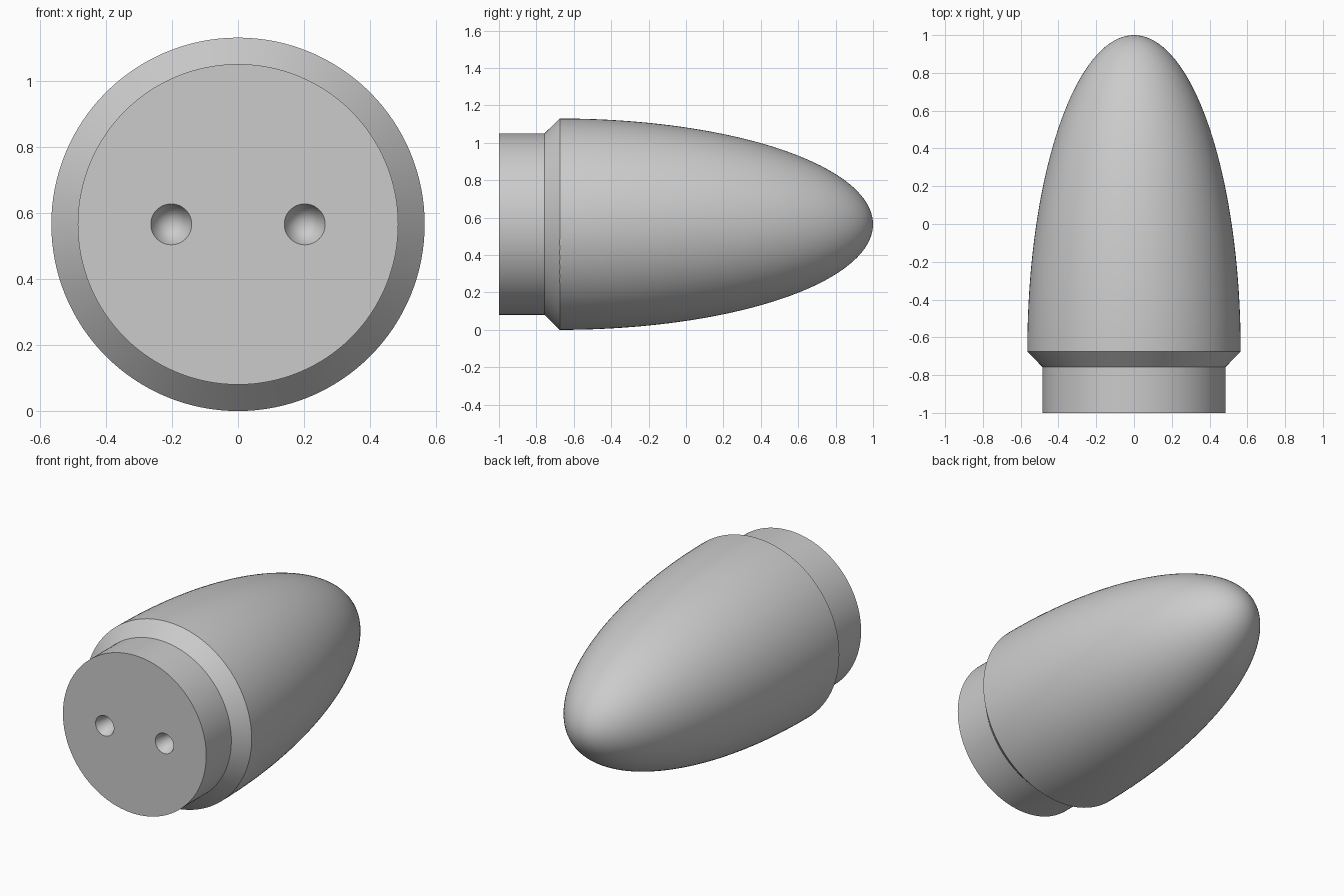
import bpy, bmesh, math
from mathutils import Vector, Matrix

cube = bpy.data.objects.get("Cube")
if cube:
    bpy.data.objects.remove(cube, do_unlink=True)

RADIUS, NECK_RADIUS = 0.565, 0.485
AXIS_Z = RADIUS
FRONT, NECK_END, SHOULDER, TIP = -1.0, -0.757, -0.675, 1.0
PIN_X, PIN_RADIUS, PIN_DEPTH = 0.202, 0.062, 0.15
SEGMENTS, RINGS = 128, 40

grey = bpy.data.materials.new("plain grey")
grey.use_nodes = True
colour = (0.6, 0.6, 0.6, 1)
grey.diffuse_color = colour
grey.node_tree.nodes["Principled BSDF"].inputs["Base Color"].default_value = colour


def add_object(name, bm):
    bmesh.ops.recalc_face_normals(bm, faces=bm.faces)
    mesh = bpy.data.meshes.new(name)
    bm.to_mesh(mesh)
    bm.free()
    mesh.materials.append(grey)
    obj = bpy.data.objects.new(name, mesh)
    bpy.context.collection.objects.link(obj)
    return obj


# Body: neck, chamfer and half-ellipsoid nose, turned about the y axis
profile = [(0, FRONT), (NECK_RADIUS, FRONT), (NECK_RADIUS, NECK_END)]
for i in range(RINGS + 1):
    a = math.pi / 2 * i / RINGS
    profile.append((RADIUS * math.cos(a), SHOULDER + (TIP - SHOULDER) * math.sin(a)))
bm = bmesh.new()
verts = [bm.verts.new((r, y, AXIS_Z)) for r, y in profile]
edges = [bm.edges.new(pair) for pair in zip(verts, verts[1:])]
bmesh.ops.spin(bm, geom=verts + edges, cent=(0, 0, AXIS_Z), axis=(0, 1, 0),
               angle=math.tau, steps=SEGMENTS)
bmesh.ops.remove_doubles(bm, verts=bm.verts, dist=1e-5)
# Merge the front fan into one flat face
fan = [f for f in bm.faces if all(v.co.y < FRONT + 1e-4 for v in f.verts)]
bmesh.ops.dissolve_faces(bm, faces=fan, use_verts=True)
body = add_object("body", bm)

# Two conical sockets sunk into the front face
OVERLAP = 0.02
slope = PIN_RADIUS / PIN_DEPTH
for side, x in (("left", PIN_X), ("right", -PIN_X)):
    bm = bmesh.new()
    place = (Matrix.Translation(Vector((x, FRONT + (PIN_DEPTH - OVERLAP) / 2, AXIS_Z)))
             @ Matrix.Rotation(-math.pi / 2, 4, "X"))
    bmesh.ops.create_cone(bm, cap_ends=True, segments=48, radius2=0,
                          radius1=PIN_RADIUS + slope * OVERLAP,
                          depth=PIN_DEPTH + OVERLAP, matrix=place)
    cutter = add_object(side + "_socket_cutter", bm)
    cutter.hide_render = True
    cut = body.modifiers.new(side + " socket", "BOOLEAN")
    cut.operation, cut.solver, cut.object = "DIFFERENCE", "EXACT", cutter

# Apply the cuts, then drop the cutters
bpy.ops.object.select_all(action="DESELECT")
body.select_set(True)
bpy.context.view_layer.objects.active = body
for cut in list(body.modifiers):
    cutter = cut.object
    bpy.ops.object.modifier_apply(modifier=cut.name)
    bpy.data.objects.remove(cutter, do_unlink=True)
bpy.ops.object.shade_smooth_by_angle(angle=math.radians(30))
